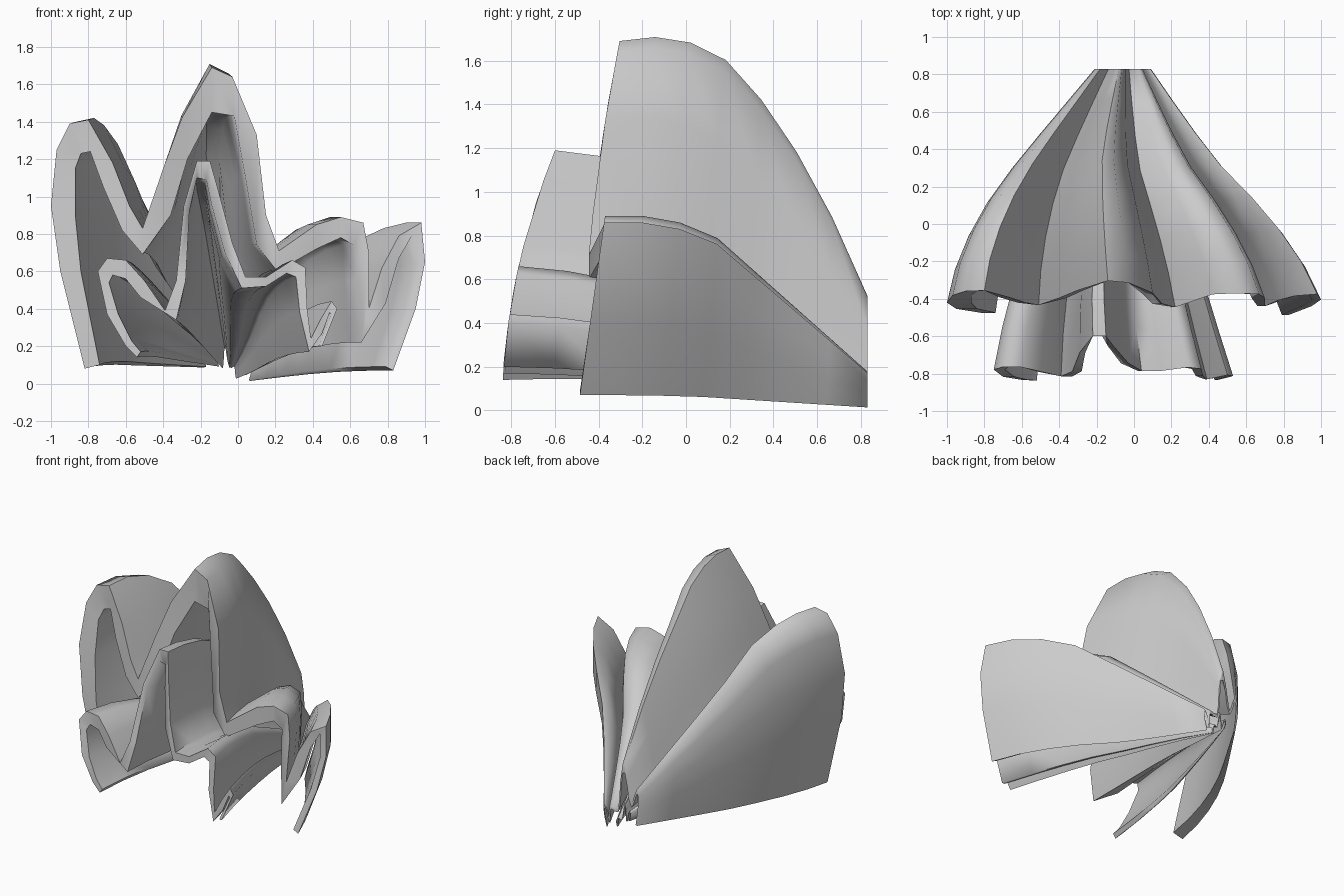
import bpy, bmesh

if "Cube" in bpy.data.objects:
    bpy.data.objects.remove(bpy.data.objects["Cube"])


def lerp_table(table, s):
    # read an evenly spaced table at 0..1
    f = s * (len(table) - 1)
    i = min(int(f), len(table) - 2)
    return table[i] + (table[i + 1] - table[i]) * (f - i)


def draped_sheet(name, outer, inner, rim_y, back_y, centre, width, ridge, flank, lift, steps=7):
    """Loft a thick pleated sheet from its open front rim to the gathered back."""
    bm = bmesh.new()
    n = len(outer)
    section = outer + inner[::-1]
    fronts = [rim_y(x, z) for x, z in outer]
    fronts += fronts[::-1]
    rings = []
    for k in range(steps + 1):
        s = k / steps
        ring = []
        for (x, z), y0 in zip(section, fronts):
            w = max(0.0, min(1.0, 1.35 - abs(x + 0.1) / 0.32))
            h = w * lerp_table(ridge, s) + (1 - w) * lerp_table(flank, s)
            up = lift * s * (1 - w) if x < 0 else 0
            ring.append(bm.verts.new((
                lerp_table(centre, s) + (x - centre[0]) * lerp_table(width, s),
                y0 + (back_y - y0) * s,
                z * h + up)))
        rings.append(ring)
    # outer skin, inner skin and the two long hems
    for a, b in zip(rings, rings[1:]):
        for i in range(2 * n):
            j = (i + 1) % (2 * n)
            bm.faces.new((a[i], a[j], b[j], b[i]))
    # front rim band and gathered back edge
    for r in (rings[0], rings[-1]):
        for i in range(n - 1):
            bm.faces.new((r[i], r[i + 1], r[2 * n - 2 - i], r[2 * n - 1 - i]))
    bmesh.ops.recalc_face_normals(bm, faces=bm.faces)
    mesh = bpy.data.meshes.new(name)
    bm.to_mesh(mesh)
    bm.free()
    ob = bpy.data.objects.new(name, mesh)
    bpy.context.collection.objects.link(ob)
    bpy.ops.object.select_all(action='DESELECT')
    ob.select_set(True)
    bpy.context.view_layer.objects.active = ob
    bpy.ops.object.shade_smooth_by_angle(angle=1.2)
    return ob


def upper_rim(x, z):
    return -.495 + .14 * z if x > .3 else -.475 + .06 * z * z


def lower_rim(x, z):
    return -.84 + .17 * z * z


# large upper sheet: outer and inner edge of the front rim (x, z)
upper_out = [(-.82, .08), (-.95, .60), (-1.0, .95), (-.97, 1.25), (-.90, 1.39), (-.80, 1.41),
             (-.67, 1.18), (-.58, .95), (-.51, .83), (-.40, 1.15), (-.30, 1.42), (-.14, 1.69),
             (-.03, 1.64), (.10, 1.33), (.15, .90), (.22, .71), (.42, .85), (.55, .89),
             (.67, .86), (.70, .70), (.70, .40), (.77, .62), (.86, .79), (.98, .86),
             (1.0, .65), (.95, .40), (.83, .07)]
upper_in = [(-.74, .10), (-.84, .60), (-.87, .90), (-.87, 1.15), (-.84, 1.23), (-.79, 1.24),
            (-.72, 1.05), (-.62, .82), (-.51, .69), (-.36, .90), (-.27, 1.20), (-.14, 1.45),
            (-.02, 1.43), (.04, 1.10), (.10, .74), (.21, .60), (.42, .72), (.55, .78),
            (.62, .74), (.63, .55), (.66, .22), (.79, .43), (.86, .67), (.93, .79),
            (.95, .63), (.90, .40), (.79, .09)]
draped_sheet("upper_pleated_sheet", upper_out, upper_in, upper_rim, .83,
             centre=[0, -.03, -.065, -.095, -.08, -.06],
             width=[1, .91, .745, .535, .34, .15],
             ridge=[1, 1.015, .97, .82, .61, .31],
             flank=[1, 1.0, .92, .68, .44, .2], lift=.07)

# smaller lower sheet, reaching further forward
lower_out = [(-.54, .14), (-.60, .20), (-.70, .37), (-.75, .60), (-.70, .67), (-.60, .66),
             (-.50, .55), (-.39, .39), (-.33, .55), (-.29, .95), (-.22, 1.19), (-.15, 1.19),
             (-.11, 1.05), (-.03, .75), (.04, .57), (.15, .57), (.29, .66), (.36, .62),
             (.37, .40), (.39, .24), (.44, .34), (.50, .44), (.53, .40), (.45, .20)]
lower_in = [(-.52, .17), (-.57, .23), (-.64, .37), (-.69, .54), (-.67, .58), (-.60, .56),
            (-.52, .46), (-.33, .34), (-.28, .55), (-.26, .92), (-.22, 1.10), (-.17, 1.09),
            (-.14, .95), (-.07, .70), (.02, .51), (.15, .52), (.26, .59), (.31, .57),
            (.33, .38), (.38, .17), (.45, .27), (.49, .38), (.50, .37), (.43, .20)]
draped_sheet("lower_pleated_sheet", lower_out, lower_in, lower_rim, .81,
             centre=[-.11, -.13, -.13, -.11, -.08, -.06],
             width=[1, .87, .72, .52, .33, .1],
             ridge=[1, .97, .9, .7, .42, .17],
             flank=[1, .95, .82, .6, .38, .15], lift=.07)
